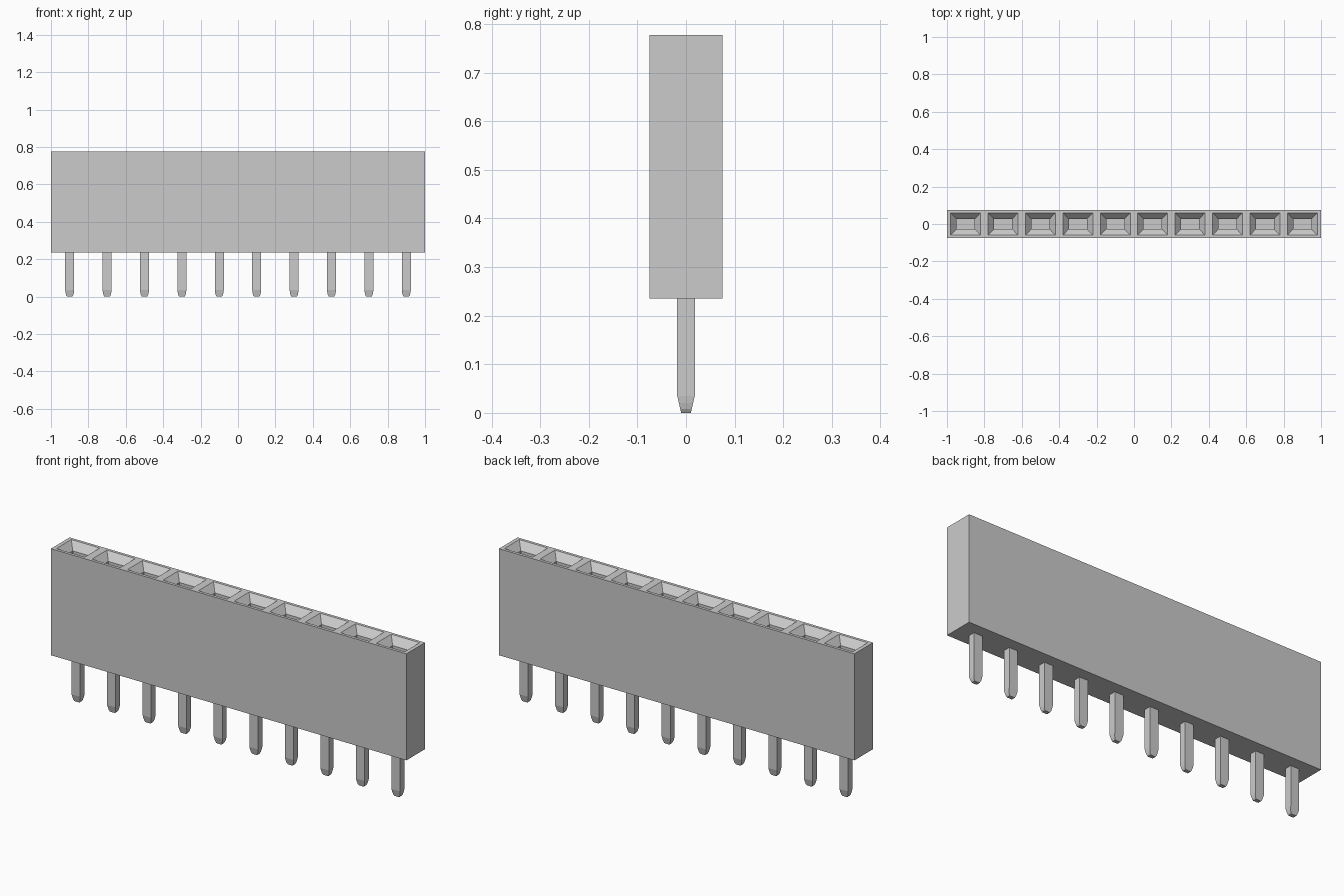
import bpy
import bmesh
import math
from mathutils import Vector

if "Cube" in bpy.data.objects:
    bpy.data.objects.remove(bpy.data.objects["Cube"], do_unlink=True)

COUNT = 10
PITCH = 0.2
DEPTH = 0.15
BASE, TOP = 0.235, 0.777

grey = bpy.data.materials.new("light grey")
grey.use_nodes = True
grey.diffuse_color = (0.6, 0.6, 0.6, 1)
grey.node_tree.nodes["Principled BSDF"].inputs["Base Color"].default_value = (0.6, 0.6, 0.6, 1)


def add_object(name, bm):
    bmesh.ops.recalc_face_normals(bm, faces=bm.faces[:])
    mesh = bpy.data.meshes.new(name)
    bm.to_mesh(mesh)
    bm.free()
    mesh.materials.append(grey)
    obj = bpy.data.objects.new(name, mesh)
    bpy.context.collection.objects.link(obj)
    return obj


def inset_to(bm, face, half_x, half_y, drop):
    """Inset a rectangular face to a given half size and lower it."""
    bmesh.ops.inset_individual(bm, faces=[face], thickness=0.001)
    c = face.calc_center_median()
    for v in face.verts:
        v.co.x = c.x + math.copysign(half_x, v.co.x - c.x)
        v.co.y = c.y + math.copysign(half_y, v.co.y - c.y)
        v.co.z -= drop


# Housing: a bar divided into cells, each with a funnel and a deep slot
bm = bmesh.new()
bmesh.ops.create_cube(bm, size=1)
bmesh.ops.scale(bm, vec=(COUNT * PITCH, DEPTH, TOP - BASE), verts=bm.verts)
bmesh.ops.translate(bm, vec=(0, 0, (TOP + BASE) / 2), verts=bm.verts)
for i in range(1, COUNT):
    bmesh.ops.bisect_plane(bm, geom=bm.verts[:] + bm.edges[:] + bm.faces[:],
                           plane_co=((i - COUNT / 2) * PITCH, 0, 0), plane_no=(1, 0, 0))
bm.normal_update()
for face in [f for f in bm.faces if f.normal.z > 0.9]:
    inset_to(bm, face, 0.08, 0.06, 0)
    inset_to(bm, face, 0.048, 0.026, 0.036)
    inset_to(bm, face, 0.048, 0.026, 0.3)

# Merge the cell divisions on the plain outer walls and underside
bm.normal_update()
seams = [e for e in bm.edges if len(e.link_faces) == 2
         and e.calc_face_angle() < 0.01 and e.link_faces[0].normal.z < 0.5]
bmesh.ops.dissolve_edges(bm, edges=seams, use_verts=True)
add_object("housing", bm)

# Pins: flat blades with a rounded, thinned tip
TIP = 0.035
outline = [(0.024, BASE + 0.01), (0.024, TIP), (0.022, 0.02), (0.019, 0.008), (0.014, 0)]
for i in range(COUNT):
    bm = bmesh.new()
    x = (i - (COUNT - 1) / 2) * PITCH
    rings = []
    for half_x, z in outline:
        half_y = 0.010 + 0.008 * min(z / TIP, 1)
        rings.append([bm.verts.new(Vector((x + sx * half_x, sy * half_y, z)))
                      for sx, sy in ((-1, -1), (1, -1), (1, 1), (-1, 1))])
    for upper, lower in zip(rings, rings[1:]):
        for k in range(4):
            n = (k + 1) % 4
            bm.faces.new((upper[k], upper[n], lower[n], lower[k]))
    bm.faces.new(rings[0])
    bm.faces.new(rings[-1])
    add_object(f"pin_{i + 1}", bm)
